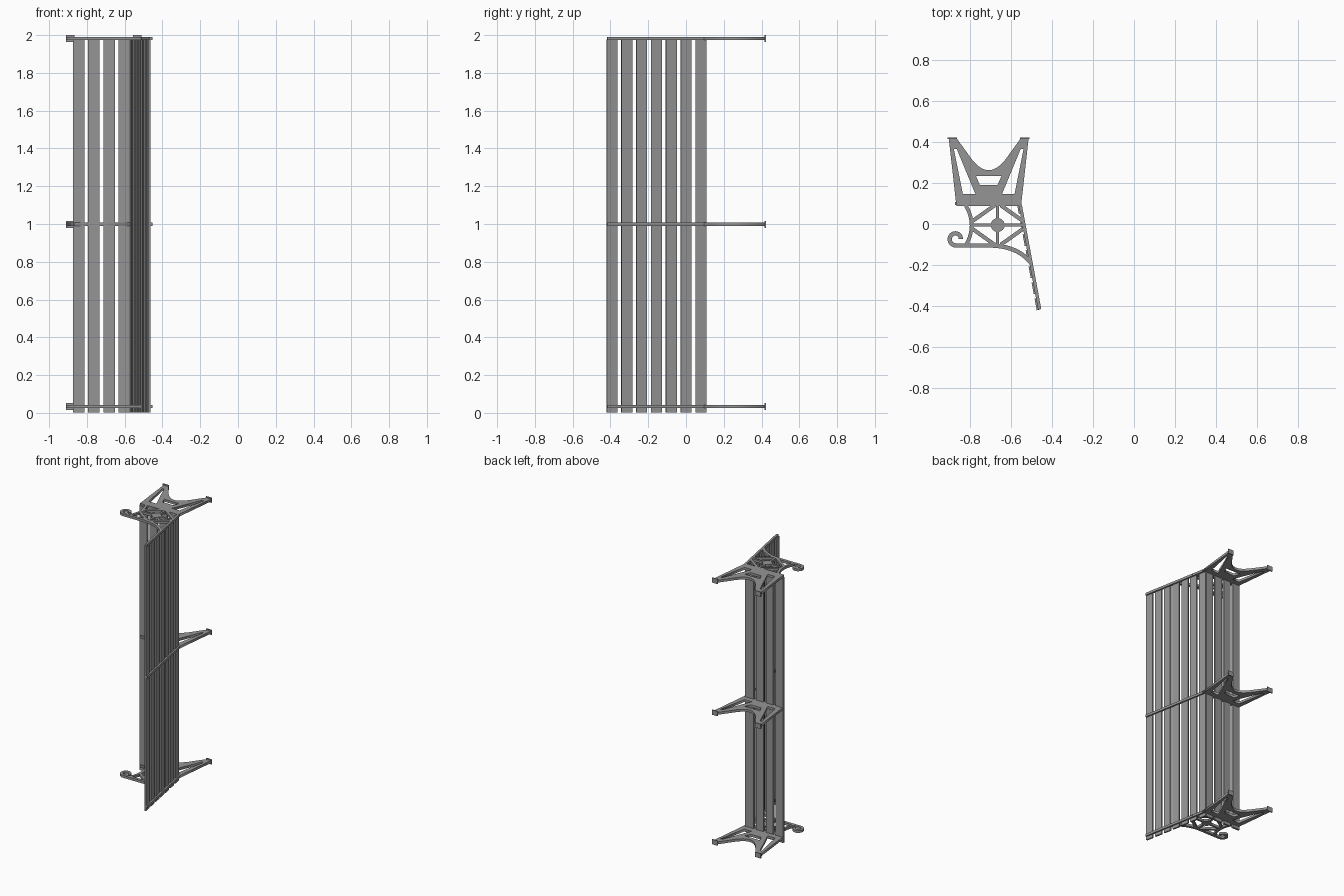
import bpy, bmesh, math
from mathutils import Vector

if "Cube" in bpy.data.objects:
    bpy.data.objects.remove(bpy.data.objects["Cube"])

FRAMES = {"top": 1.982, "middle": 0.998, "bottom": 0.034}
T = 0.018            # plate thickness
CX = -0.710          # centre line of the legs

GREY = bpy.data.materials.new("dark_grey")
GREY.diffuse_color = (0.30, 0.30, 0.30, 1)
GREY.use_nodes = True
GREY.node_tree.nodes["Principled BSDF"].inputs["Base Color"].default_value = GREY.diffuse_color


def add(name, me):
    me.materials.clear()
    me.materials.append(GREY)
    ob = bpy.data.objects.new(name, me)
    bpy.context.collection.objects.link(ob)
    return ob


def finish(name, bm):
    bmesh.ops.recalc_face_normals(bm, faces=bm.faces)
    me = bpy.data.meshes.new(name)
    bm.to_mesh(me)
    bm.free()
    return add(name, me)


def plate(name, loops, z, t=T):
    """Flat plate from an outline plus hole loops, centred on z."""
    cu = bpy.data.curves.new(name, 'CURVE')
    cu.dimensions, cu.fill_mode, cu.extrude = '2D', 'BOTH', t / 2
    for loop in loops:
        sp = cu.splines.new('POLY')
        sp.points.add(len(loop) - 1)
        for p, (x, y) in zip(sp.points, loop):
            p.co = (x, y, 0, 1)
        sp.use_cyclic_u = True
    tmp = bpy.data.objects.new(name + "_curve", cu)
    bpy.context.collection.objects.link(tmp)
    dg = bpy.context.evaluated_depsgraph_get()
    me = bpy.data.meshes.new_from_object(tmp.evaluated_get(dg))
    bpy.data.objects.remove(tmp)
    ob = add(name, me)
    ob.location.z = z
    return ob


def strip(bm, pts, w, z, t=T):
    """Bar of width w following a polyline in the XY plane."""
    pts = [Vector(p) for p in pts]
    rings = []
    for i, p in enumerate(pts):
        d = (pts[min(i + 1, len(pts) - 1)] - pts[max(i - 1, 0)]).normalized()
        n = Vector((-d.y, d.x)) * w / 2
        rings.append([bm.verts.new((q.x, q.y, z + s * t / 2))
                      for q, s in ((p - n, -1), (p + n, -1), (p + n, 1), (p - n, 1))])
    for a, b in zip(rings, rings[1:]):
        for k in range(4):
            bm.faces.new((a[k], a[(k + 1) % 4], b[(k + 1) % 4], b[k]))
    bm.faces.new(rings[0])
    bm.faces.new(rings[-1])


def quad_curve(a, b, c, n=10):
    a, b, c = Vector(a), Vector(b), Vector(c)
    return [tuple(a * (1 - t) ** 2 + b * 2 * t * (1 - t) + c * t * t)
            for t in (i / n for i in range(n + 1))]


def box(name, c, size, angle=0):
    bm = bmesh.new()
    bmesh.ops.create_cube(bm, size=1)
    for v in bm.verts:
        v.co = Vector(v.co) * Vector(size)
    ob = finish(name, bm)
    ob.location, ob.rotation_euler.z = c, angle
    return ob


def flip(pts):
    return [(2 * CX - x, y) for x, y in pts]


# Leg plate outline: splayed legs with an arch between the feet
arch = [(-0.866, 0.418)]
arch += quad_curve((-0.793, 0.317), (CX, 0.209), (-0.627, 0.317), 12)
arch += [(-0.554, 0.418)]
outline = [(-0.515, 0.418), (-0.552, 0.088), (-0.868, 0.088), (-0.905, 0.418)] + arch
slot = [(-0.880, 0.366), (-0.866, 0.366), (-0.775, 0.146), (-0.836, 0.146)]
window = [(CX - 0.062, 0.234), (CX + 0.062, 0.234), (CX + 0.043, 0.190), (CX - 0.043, 0.190)]

# Backrest bar line (rear edge), leaning along +x
B0, B1 = Vector((-0.548, 0.095)), Vector((-0.453, -0.416))
bdir = (B1 - B0).normalized()
bn = Vector((bdir.y, -bdir.x))          # points to the sitter (-x)
bang = math.atan2(bdir.y, bdir.x)

for tag, z in FRAMES.items():
    plate(tag + "_leg_plate", [outline, slot, flip(slot), window], z)
    for side, x in (("front", -0.888), ("rear", -0.533)):
        box(f"{tag}_{side}_foot", (x, 0.419, z), (0.046, 0.007, 0.036))
    bm = bmesh.new()
    strip(bm, [B0 + bn * 0.008, B1 + bn * 0.008], 0.016, z)
    finish(tag + "_back_bar", bm)

    if tag == "middle":
        continue
    # Armrest with a scrolled front end
    bm = bmesh.new()
    scroll = []
    for i in range(19):
        a = -math.pi / 2 - math.radians(15 * i)
        r = 0.032 - 0.007 * i / 18
        scroll.append((-0.871 + r * math.cos(a), -0.073 + r * math.sin(a)))
    arm = quad_curve((-0.505, -0.188), (-0.57, -0.108), (-0.70, -0.105)) + scroll
    strip(bm, arm, 0.021, z)
    finish(tag + "_armrest", bm)

    # Side panel: bowed post, cross bars, diagonals and hub
    bm = bmesh.new()
    strip(bm, quad_curve((-0.822, 0.09), (-0.765, -0.005), (-0.822, -0.105)), 0.018, z)
    hx, hy = -0.666, -0.005
    strip(bm, [(-0.80, hy), (-0.53, hy)], 0.015, z)
    strip(bm, [(hx, 0.09), (hx, -0.105)], 0.015, z)
    for sx in (-1, 1):
        for sy in (-1, 1):
            strip(bm, [(hx + sx * 0.015, hy + sy * 0.096),
                       (hx + sx * 0.125, hy + sy * 0.018)], 0.019, z)
    for v in bmesh.ops.create_cone(bm, cap_ends=True, segments=24, radius1=0.034,
                                   radius2=0.034, depth=T)["verts"]:
        v.co += Vector((hx, hy, z))
    finish(tag + "_side_panel", bm)

# Seat slats and back slats running the full length
ZC, L = 0.989, 1.976
for i in range(4):
    box(f"seat_slat_{i + 1}", (-0.844 + 0.081 * i, 0.100, ZC), (0.061, 0.014, L))
for i in range(7):
    y = -0.389 + 0.0785 * i
    p = B0 + bdir * ((y - B0.y) / bdir.y) + bn * 0.017
    box(f"back_slat_{i + 1}", (p.x, p.y, ZC), (0.058, 0.012, L), bang)
